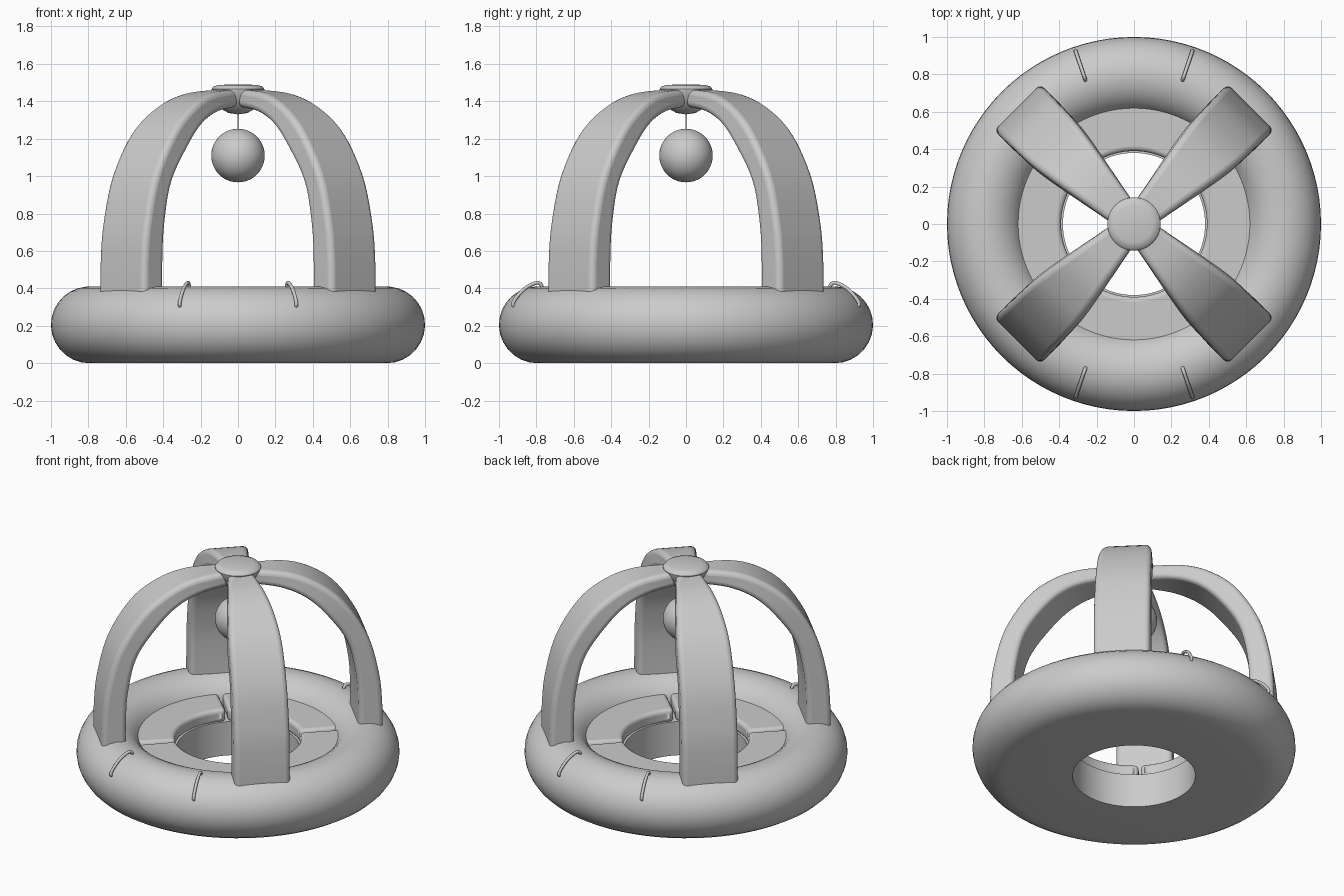
import bpy, bmesh, math
from mathutils import Vector, Matrix

if "Cube" in bpy.data.objects:
    bpy.data.objects.remove(bpy.data.objects["Cube"])

grey = bpy.data.materials.new("plain grey")
grey.use_nodes = True
grey.diffuse_color = (0.6, 0.6, 0.6, 1)
grey.node_tree.nodes["Principled BSDF"].inputs["Base Color"].default_value = (0.6, 0.6, 0.6, 1)


def finish(bm, name, bevel=0, sharp=40):
    """Turn a bmesh into a smooth-shaded object, with optional rounded edges."""
    bmesh.ops.remove_doubles(bm, verts=bm.verts, dist=1e-5)
    bmesh.ops.recalc_face_normals(bm, faces=bm.faces)
    mesh = bpy.data.meshes.new(name)
    bm.to_mesh(mesh)
    bm.free()
    obj = bpy.data.objects.new(name, mesh)
    bpy.context.collection.objects.link(obj)
    mesh.materials.append(grey)
    if bevel:
        mod = obj.modifiers.new("rounded edges", 'BEVEL')
        mod.width, mod.segments = bevel, 4
        mod.limit_method, mod.angle_limit = 'ANGLE', math.radians(40)
    bpy.ops.object.select_all(action='DESELECT')
    obj.select_set(True)
    bpy.context.view_layer.objects.active = obj
    bpy.ops.object.shade_smooth_by_angle(angle=math.radians(sharp))
    return obj


def bridge(bm, rings, cap_ends=True):
    """Skin a list of closed rings of points."""
    loops = [[bm.verts.new(p) for p in ring] for ring in rings]
    n = len(loops[0])
    for a, b in zip(loops, loops[1:]):
        for i in range(n):
            j = (i + 1) % n
            bm.faces.new((a[i], a[j], b[j], b[i]))
    if cap_ends:
        bm.faces.new(loops[0])
        bm.faces.new(loops[-1])


def polar(r, angle, z):
    return Vector((r * math.cos(angle), r * math.sin(angle), z))


def lathe(name, profile, steps=96, start=0, sweep=math.tau, bevel=0):
    """Sweep a closed (r, z) profile around the vertical axis."""
    bm = bmesh.new()
    rings = [[polar(r, start + sweep * k / steps, z) for r, z in profile]
             for k in range(steps + 1)]
    bridge(bm, rings, cap_ends=sweep < math.tau)
    return finish(bm, name, bevel)


def smooth_path(points, steps):
    """Catmull-Rom interpolation of equal-length tuples."""
    pts = [Vector(p) for p in points]
    pts = [2 * pts[0] - pts[1]] + pts + [2 * pts[-1] - pts[-2]]
    out = []
    for a, b, c, d in zip(pts, pts[1:], pts[2:], pts[3:]):
        for k in range(steps):
            t = k / steps
            out.append((2 * b + (c - a) * t + (2 * a - 5 * b + 4 * c - d) * t ** 2
                        + (3 * b - a - 3 * c + d) * t ** 3) / 2)
    return out + [pts[-2]]


# Inflated base ring with a flat underside and an inner floor
tube_r, tube = 0.795, 0.205
arc = [math.radians(-90 + 250 * i / 20) for i in range(21)]
ring = [(tube_r + tube * math.cos(a), tube + tube * math.sin(a)) for a in arc]
lathe("base_ring", [(0.38, 0)] + ring + [(0.61, 0.23), (0.38, 0.23)])

# Four seat cushions, split under the arches
gap = 0.02
for k, side in enumerate(("left", "back", "right", "front")):
    lathe(side + "_seat_cushion", [(0.39, 0.22), (0.39, 0.31), (0.66, 0.31), (0.66, 0.22)],
          steps=24, start=math.radians(90 * k - 45) + gap, sweep=math.pi / 2 - 2 * gap,
          bevel=0.025)

# Four tapering arches: outer (r, z), inner (r, z)
outer = [(0.885, 0.3), (0.88, 0.55), (0.858, 0.75), (0.79, 1.0),
         (0.65, 1.23), (0.49, 1.365), (0.31, 1.44), (0.07, 1.465)]
inner = [(0.73, 0.3), (0.73, 0.55), (0.715, 0.75), (0.66, 0.97),
         (0.53, 1.16), (0.4, 1.28), (0.25, 1.345), (0.07, 1.37)]
half = [0.175, 0.175, 0.175, 0.172, 0.166, 0.145, 0.115, 0.077]
spans = zip(smooth_path(outer, 5), smooth_path(inner, 5),
            smooth_path([(w, 0) for w in half], 5))
sections = [[Vector((o.x, -w.x, o.y)), Vector((o.x, w.x, o.y)),
             Vector((i.x, w.x, i.y)), Vector((i.x, -w.x, i.y))] for o, i, w in spans]
for k, corner in enumerate(("back_left", "back_right", "front_right", "front_left")):
    turn = Matrix.Rotation(math.radians(45 + 90 * k), 3, 'Z')
    bm = bmesh.new()
    bridge(bm, [[turn @ p for p in s] for s in sections])
    finish(bm, corner + "_arch", bevel=0.03)

# Crown cap where the arches meet
lathe("crown_cap", [(0, 1.33), (0.05, 1.337), (0.09, 1.36), (0.12, 1.4), (0.14, 1.45),
                    (0.142, 1.465), (0.13, 1.48), (0.1, 1.488), (0, 1.49)], steps=48)

# Hanging ball and its string
bm = bmesh.new()
bmesh.ops.create_uvsphere(bm, u_segments=40, v_segments=24, radius=0.143,
                          matrix=Matrix.Translation((0, 0, 1.11)))
finish(bm, "hanging_ball")
bm = bmesh.new()
bmesh.ops.create_cone(bm, cap_ends=True, segments=8, radius1=0.004, radius2=0.004,
                      depth=0.12, matrix=Matrix.Translation((0, 0, 1.29)))
finish(bm, "ball_string")

# Staple-shaped grab handles on the front and back of the ring
grip = [(0.81, 0.38), (0.815, 0.415), (0.84, 0.43), (0.9, 0.405),
        (0.95, 0.36), (0.978, 0.315), (0.955, 0.3)]
path = smooth_path(grip, 4)
for depth, end in ((-1, "front"), (1, "back")):
    for across, side in ((-1, "right"), (1, "left")):
        angle = math.atan2(depth * 0.85, across * 0.287)
        sideways = polar(1, angle + math.pi / 2, 0)
        rings = []
        for i, p in enumerate(path):
            t = (path[min(i + 1, len(path) - 1)] - path[max(i - 1, 0)]).normalized()
            normal = polar(-t.y, angle, t.x)
            rings.append([polar(p.x, angle, p.y)
                          + 0.01 * (math.cos(a) * sideways + math.sin(a) * normal)
                          for a in (math.tau * j / 8 for j in range(8))])
        bm = bmesh.new()
        bridge(bm, rings)
        finish(bm, f"{end}_{side}_handle", sharp=60)
